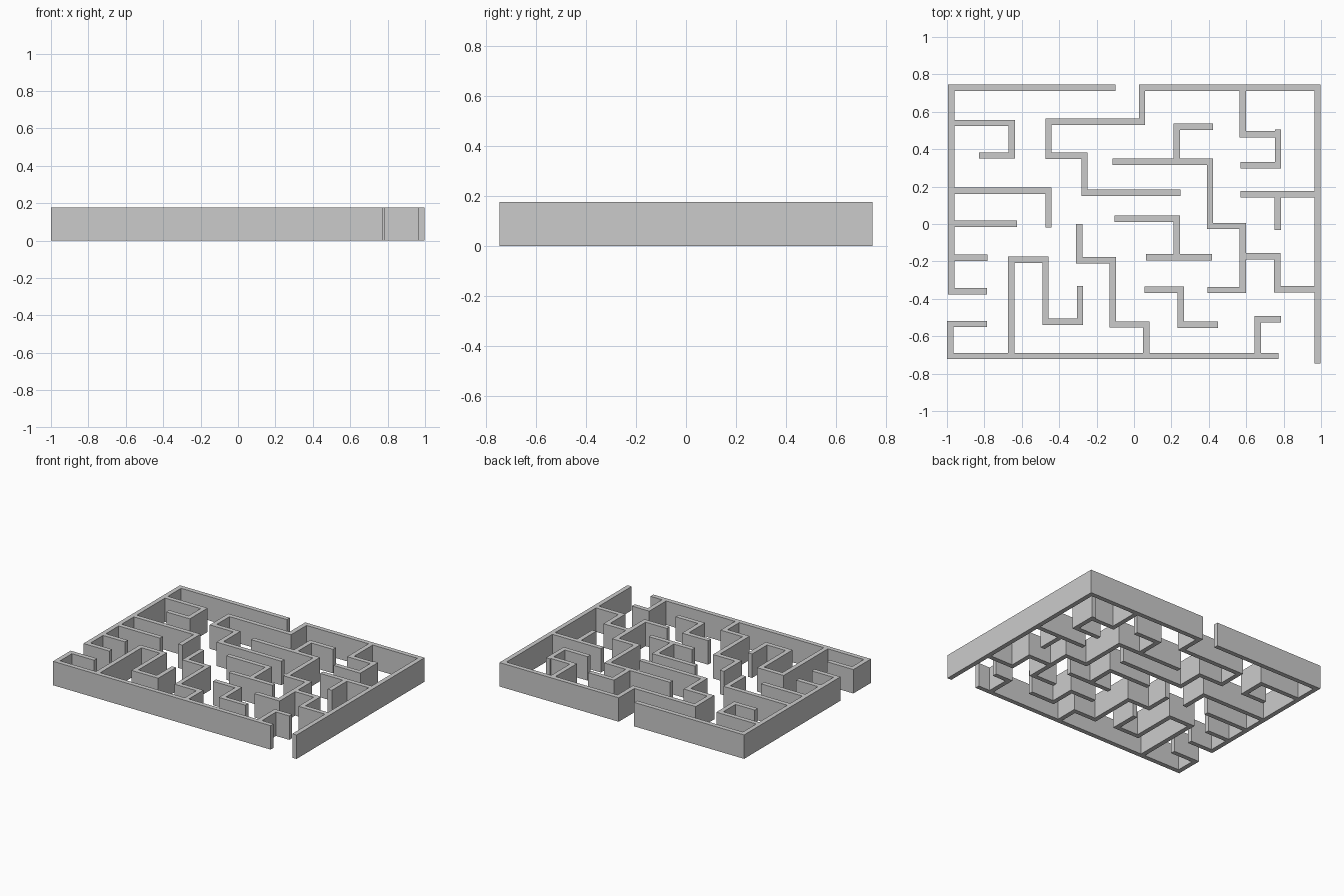
import bpy
import bmesh
from mathutils import Vector

if "Cube" in bpy.data.objects:
    bpy.data.objects.remove(bpy.data.objects["Cube"])

HEIGHT = 0.176
HALF = 0.017  # half the wall thickness


def wall(name, axis, x, y, *turns):
    """Wall run: start point, first axis, then alternating x / y targets."""
    pts = [Vector((x, y, 0))]
    for value in turns:
        p = pts[-1].copy()
        if axis == "x":
            p.x, axis = value, "y"
        else:
            p.y, axis = value, "x"
        pts.append(p)
    normals = []
    for a, b in zip(pts, pts[1:]):
        d = (b - a).normalized()
        normals.append(Vector((-d.y, d.x, 0)))

    # mitred footprint, one quad per straight stretch
    bm = bmesh.new()
    rows = []
    for i, p in enumerate(pts):
        if i == 0:
            off = normals[0]
        elif i == len(pts) - 1:
            off = normals[-1]
        else:
            off = normals[i - 1] + normals[i]
        rows.append((bm.verts.new(p + off * HALF), bm.verts.new(p - off * HALF)))
    faces = [bm.faces.new((l0, r0, r1, l1))
             for (l0, r0), (l1, r1) in zip(rows, rows[1:])]

    # raise to full height, keeping the underside closed
    res = bmesh.ops.extrude_face_region(bm, geom=faces, use_keep_orig=True)
    top = [g for g in res["geom"] if isinstance(g, bmesh.types.BMVert)]
    bmesh.ops.translate(bm, verts=top, vec=(0, 0, HEIGHT))
    bmesh.ops.recalc_face_normals(bm, faces=bm.faces)
    mesh = bpy.data.meshes.new(name)
    bm.to_mesh(mesh)
    bm.free()
    bpy.context.collection.objects.link(bpy.data.objects.new(name, mesh))


# Outer boundary
wall("outer_wall_back_left", "x", -0.10, 0.728, -0.978, -0.359, -0.785)
wall("outer_wall_front", "x", -0.785, -0.535, -0.983, -0.706, 0.772)
wall("outer_wall_back_right", "x", 0.248, 0.168, -0.265, 0.365, -0.457,
     0.547, 0.043, 0.728, 0.981, -0.745)

# Branches off the left side
wall("left_hook", "x", -0.961, 0.54, -0.654, 0.366, -0.828)
wall("left_long_branch", "x", -0.961, 0.178, -0.457, -0.019)
wall("left_stub_upper", "x", -0.961, 0.002, -0.625)
wall("left_stub_lower", "x", -0.961, -0.18, -0.783)

# Branches off the front
wall("front_spiral", "y", -0.656, -0.689, -0.192, -0.473, -0.523, -0.289, -0.332)
wall("front_zigzag", "y", 0.066, -0.689, -0.537, -0.113, -0.193, -0.292, 0.0)
wall("front_hook", "y", 0.661, -0.689, -0.509, 0.786)

# Middle pieces
wall("middle_zigzag", "x", -0.114, 0.332, 0.406, -0.011, 0.581, -0.353, 0.392)
wall("middle_hook", "y", 0.229, 0.349, 0.519, 0.422)
wall("middle_bend", "x", -0.103, 0.028, 0.229, -0.161)
wall("middle_bend_foot", "x", 0.063, -0.178, 0.416)
wall("middle_step", "x", 0.055, -0.352, 0.25, -0.538, 0.449)

# Branches off the right side
wall("right_drop", "y", 0.582, 0.711, 0.479, 0.753)
wall("right_drop_hook", "y", 0.77, 0.504, 0.315, 0.569)
wall("right_branch", "x", 0.569, 0.16, 0.964)
wall("right_branch_stub", "y", 0.769, 0.143, -0.031)
wall("right_step", "x", 0.598, -0.172, 0.765, -0.348, 0.964)
